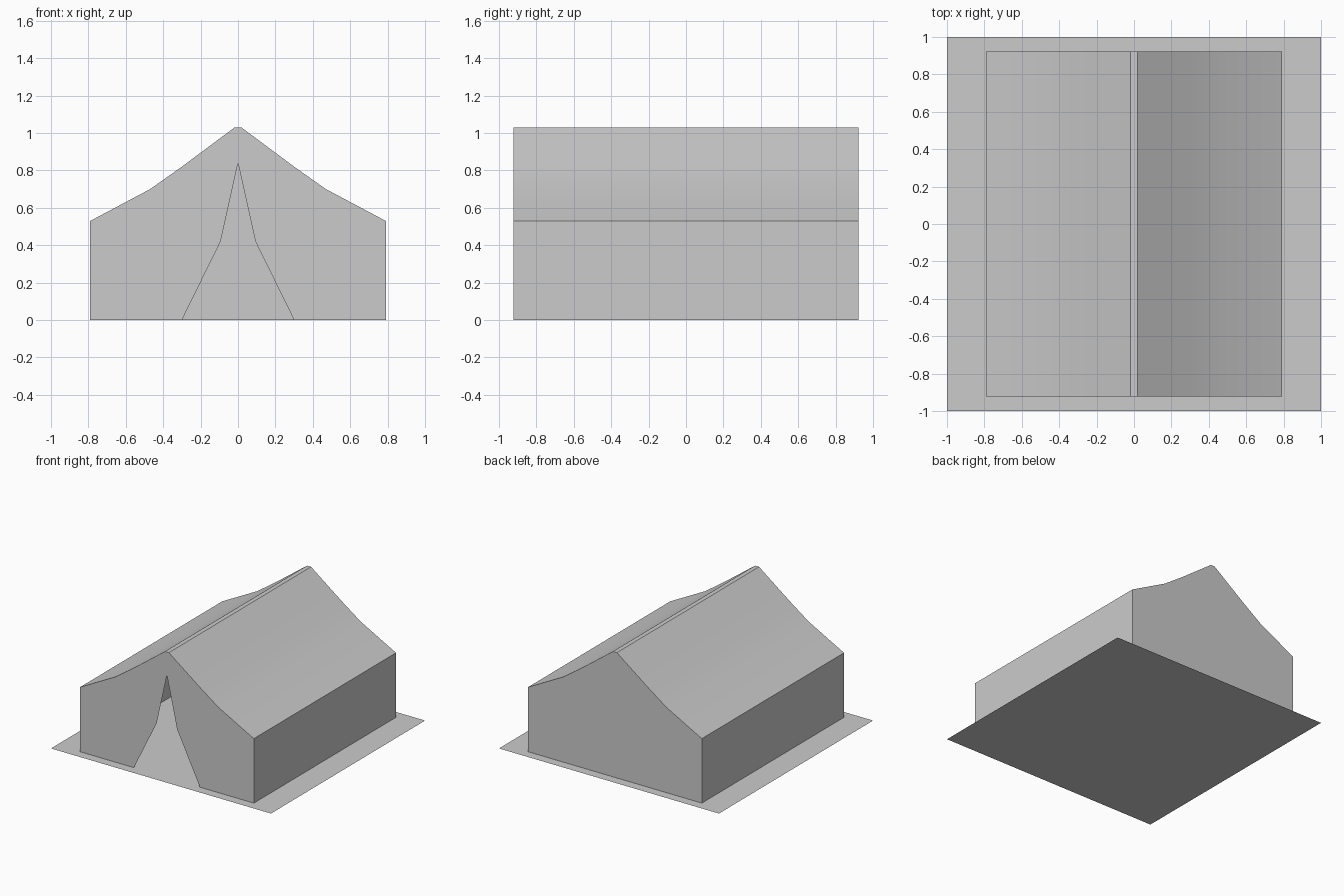
import bpy, math

if "Cube" in bpy.data.objects:
    bpy.data.objects.remove(bpy.data.objects["Cube"])

HALF_LEN = 0.923
# Right half of the roof line, ridge to eave, as (x, z)
ROOF = [(0.018, 1.03), (0.30, 0.82), (0.47, 0.70), (0.79, 0.53)]
# Right half of the door opening, ground upwards, below the apex
DOOR = [(0.30, 0.0), (0.093, 0.42)]
DOOR_TOP = (0.0, 0.84)


def mirrored(pts):
    """Same points on the other side of x = 0, in reverse order."""
    return [(-x, z) for x, z in reversed(pts)]


def make(name, verts, faces):
    me = bpy.data.meshes.new(name)
    me.from_pydata(verts, [], faces)
    me.update()
    ob = bpy.data.objects.new(name, me)
    bpy.context.collection.objects.link(ob)
    return ob


def panel(name, pts, y):
    """Flat upright sheet at a given y."""
    return make(name, [(x, y, z) for x, z in pts], [range(len(pts))])


def sweep(name, pts):
    """Sheet following a profile along the tent's length."""
    n = len(pts)
    verts = [(x, y, z) for y in (-HALF_LEN, HALF_LEN) for x, z in pts]
    return make(name, verts, [(i, i + 1, n + i + 1, n + i) for i in range(n - 1)])


roof_line = mirrored(ROOF) + ROOF  # left eave to right eave
outline = [(-0.79, 0.0)] + roof_line + [(0.79, 0.0)]

# Groundsheet
make("groundsheet", [(-1, -1, 0), (1, -1, 0), (1, 1, 0), (-1, 1, 0)], [(0, 1, 2, 3)])

# Roof canvas, softly sagging with a crisp flat ridge
roof = sweep("roof", roof_line)
bpy.context.view_layer.objects.active = roof
roof.select_set(True)
bpy.ops.object.shade_smooth_by_angle(angle=math.radians(30))

# Side walls
sweep("left_wall", [(-0.79, 0.0), (-0.79, 0.53)])
sweep("right_wall", [(0.79, 0.53), (0.79, 0.0)])

# Closed back wall, and front wall with the parted door
panel("back_wall", outline, HALF_LEN)
door = DOOR + [DOOR_TOP] + mirrored(DOOR)
panel("front_wall", (outline + door)[::-1], -HALF_LEN)
